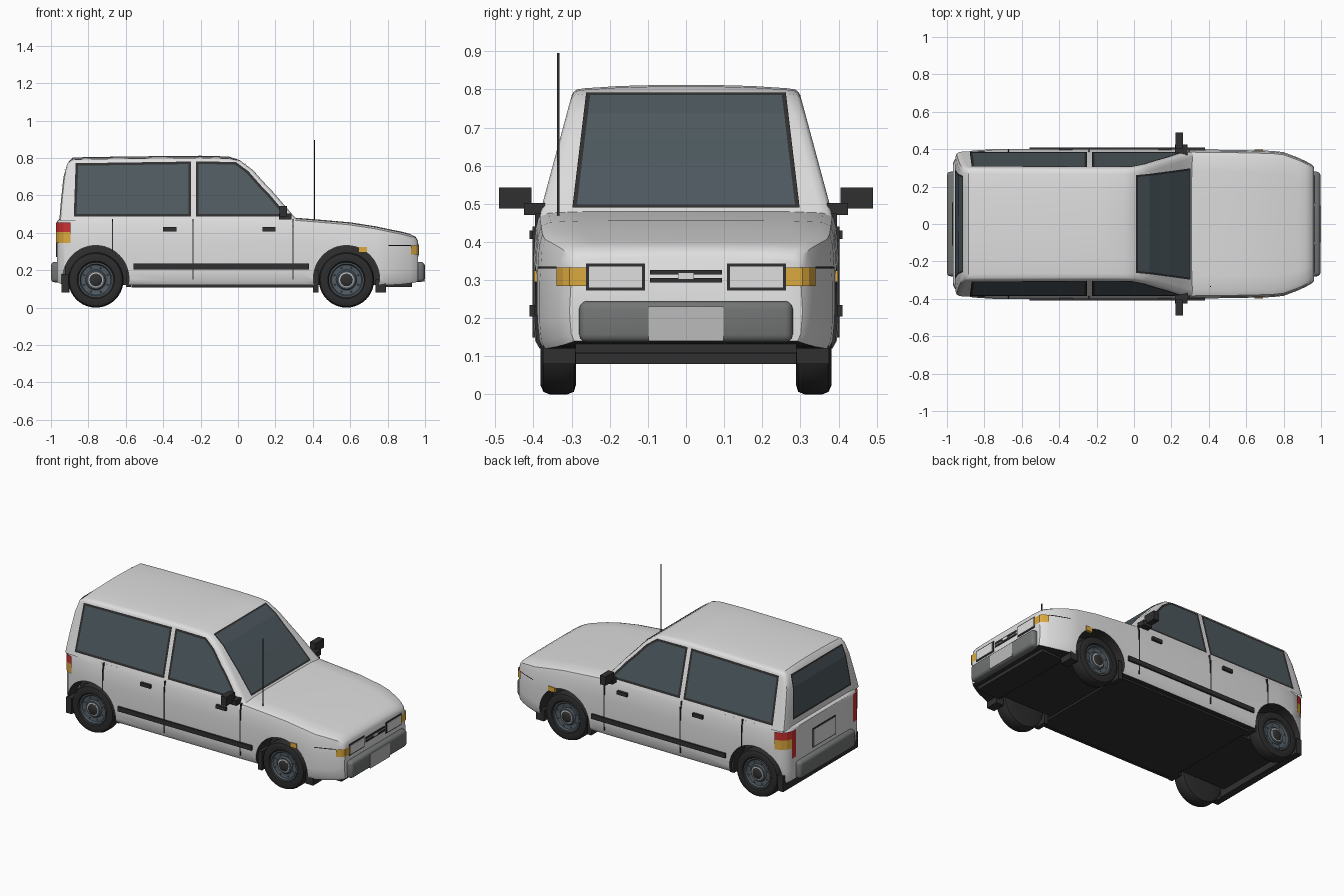
import bpy, bmesh, math
from mathutils import Vector

if "Cube" in bpy.data.objects:
    bpy.data.objects.remove(bpy.data.objects["Cube"])

def material(name, r, g, b):
    m = bpy.data.materials.new(name)
    m.diffuse_color = (r, g, b, 1)
    m.use_nodes = True
    m.node_tree.nodes["Principled BSDF"].inputs["Base Color"].default_value = m.diffuse_color
    return m

PAINT = material("white_paint", .74, .74, .74)
BLACK = material("black_trim", .03, .03, .03)
GLASS = material("tinted_glass", .075, .10, .115)
TYRE = material("tyre_rubber", .025, .025, .025)
RIM = material("rim_grey", .085, .11, .13)
GREY = material("bumper_grey", .17, .18, .175)
AMBER = material("amber_lens", .72, .40, .05)
RED = material("red_lens", .60, .03, .03)
CHROME = material("light_metal", .50, .50, .50)

def smooth(ob, angle=35):
    bpy.ops.object.select_all(action='DESELECT')
    ob.select_set(True)
    bpy.context.view_layer.objects.active = ob
    bpy.ops.object.shade_smooth_by_angle(angle=math.radians(angle))

def finish(name, bm, mats, angle=None):
    me = bpy.data.meshes.new(name)
    bm.to_mesh(me)
    bm.free()
    for m in mats:
        me.materials.append(m)
    ob = bpy.data.objects.new(name, me)
    bpy.context.collection.objects.link(ob)
    if angle:
        smooth(ob, angle)
    return ob

def grid(rows, close=False):
    """Bmesh with quads between rows of points."""
    bm = bmesh.new()
    vs = [[bm.verts.new(p) for p in r] for r in rows]
    n = len(rows[0])
    for a, b in zip(vs, vs[1:]):
        for j in range(n if close else n - 1):
            k = (j + 1) % n
            bm.faces.new((a[j], a[k], b[k], b[j]))
    return bm, vs

def box(name, mat, x, y, z, mirror=False, bevel=0):
    bm = bmesh.new()
    for s in ((1, -1) if mirror else (1,)):
        vs = bmesh.ops.create_cube(bm, size=1)['verts']
        for v in vs:
            v.co = ((x[0] + x[1]) / 2 + v.co.x * (x[1] - x[0]),
                    s * (y[0] + y[1]) / 2 + v.co.y * (y[1] - y[0]),
                    (z[0] + z[1]) / 2 + v.co.z * (z[1] - z[0]))
    if bevel:
        bmesh.ops.bevel(bm, geom=bm.edges[:], offset=bevel, segments=3, profile=.5, affect='EDGES')
    return finish(name, bm, [mat], 35 if bevel else None)

# lower body: sections (x, half width, top, bottom) lofted along the car
STATIONS = [(-.968, .325, .462, .14), (-.955, .35, .475, .13), (-.93, .375, .482, .12),
            (-.86, .393, .483, .12), (-.75, .40, .483, .12), (-.3, .40, .482, .12),
            (.28, .40, .482, .12), (.34, .398, .478, .12), (.45, .397, .469, .12),
            (.6, .395, .456, .12), (.74, .391, .434, .12), (.8, .384, .421, .12),
            (.88, .354, .405, .125), (.92, .335, .394, .13), (.95, .318, .378, .135),
            (.962, .305, .358, .14)]
rows = []
for x, w, t, b in STATIONS:
    half = [(.35 * w, t), (.7 * w, t - .001), (.9 * w, t - .004), (.963 * w, t - .014),
            (.985 * w, t - .045), (w, t - .13), (w, b + .07), (.988 * w, b + .02), (.96 * w, b)]
    rows.append([(x, y, z) for y, z in half] + [(x, -y, z) for y, z in reversed(half)])
bm, vs = grid(rows, True)
bm.faces.new(vs[0])
bm.faces.new(vs[-1])
bmesh.ops.recalc_face_normals(bm, faces=bm.faces)
for f in bm.faces:
    f.material_index = 1 if f.normal.z < -.9 else 0
body = finish("lower_body", bm, [PAINT, BLACK])

# wheel arches cut out of the body
WHEELS_X, WHEEL_Z = (-.76, .58), .148
for wx in WHEELS_X:
    for s in (1, -1):
        bpy.ops.mesh.primitive_cylinder_add(vertices=48, radius=.177, depth=.24,
                                            location=(wx, s * .385, .155), rotation=(math.pi / 2, 0, 0))
        cut = bpy.context.object
        cut.data.materials.append(PAINT)
        cut.data.materials.append(BLACK)
        for p in cut.data.polygons:
            p.material_index = 1
        mod = body.modifiers.new("arch", 'BOOLEAN')
        mod.operation, mod.object, mod.solver = 'DIFFERENCE', cut, 'EXACT'
        bpy.context.view_layer.objects.active = body
        bpy.ops.object.modifier_apply(modifier=mod.name)
        bpy.data.objects.remove(cut)
smooth(body, 35)

# cabin: windscreen, roof and tailgate profile (x, z, edge rounding)
PROFILE = [(.325, .465, 1.2), (.30, .487, 1.2), (.25, .545, 1.2), (.19, .615, 1.2), (.14, .668, 1.2),
           (.08, .735, 1.2), (.01, .788, 1.1), (-.05, .799, 1), (-.2, .803, 1), (-.5, .800, 1),
           (-.8, .796, 1), (-.885, .793, 1), (-.912, .772, 1.6), (-.933, .70, 2),
           (-.946, .58, 2), (-.952, .51, 2), (-.955, .465, 2)]

def side(z):
    return .382 - (z - .48) * .27

def surf(i, off):
    """Profile point i moved outward by off."""
    a, b = PROFILE[max(i - 1, 0)], PROFILE[min(i + 1, len(PROFILE) - 1)]
    n = Vector((b[1] - a[1], a[0] - b[0])).normalized()
    return PROFILE[i][0] + n.x * off, PROFILE[i][1] + n.y * off

rows = []
for i, (_, _, k) in enumerate(PROFILE):
    half = []
    for d, s in ((0, .018), (.003, .009), (.010, .003), (.03, 0)):
        x, z = surf(i, -s * k)
        half.append((x, side(z) - d, z))
    x, z = surf(i, 0)
    w = side(z)
    for f in (.6, .3, 0):
        half.append((x, f * w, z + (.009 * (1 - f * f) if k == 1 else 0)))
    rows.append(half + [(x, -y, z) for x, y, z in reversed(half[:-1])])
bm, vs = grid(rows)
bm.faces.new([r[0] for r in vs])
bm.faces.new([r[-1] for r in vs])
bmesh.ops.recalc_face_normals(bm, faces=bm.faces)
finish("cabin", bm, [PAINT], 35)

def framed(name, bm, out, border):
    """Window plate: glass faces with a black inset border."""
    bm.normal_update()
    if sum((f.normal for f in bm.faces), Vector()).dot(out) < 0:
        bmesh.ops.reverse_faces(bm, faces=bm.faces[:])
    res = bmesh.ops.inset_region(bm, faces=bm.faces[:], thickness=border,
                                 use_boundary=True, use_even_offset=True)
    for f in res['faces']:
        f.material_index = 1
    finish(name, bm, [GLASS, BLACK])

def screen(name, ids, half, out):
    rows = []
    for i in ids:
        x, z = surf(i, .004)
        rows.append([(x, t * half(z), z) for t in (-1, 0, 1)])
    framed(name, grid(rows)[0], Vector(out), .011)

screen("windscreen", range(1, 7), lambda z: .262 + (.79 - z) * .12, (1, 0, 1))
screen("rear_window", range(12, 16), lambda z: .258 + (.77 - z) * .13, (-1, 0, 0))

# side windows
WINDOWS = {"front_side_window": [(-.225, .487), (-.225, .781), (-.012, .779), (.055, .73), (.118, .658),
                                 (.17, .604), (.228, .535), (.265, .487)],
           "rear_side_window": [(-.878, .487), (-.868, .772), (-.25, .781), (-.25, .487)]}
for name, outline in WINDOWS.items():
    for s, tag in ((1, "left"), (-1, "right")):
        bm = bmesh.new()
        bm.faces.new([bm.verts.new((x, s * (side(z) + .004), z)) for x, z in outline])
        framed(tag + "_" + name, bm, Vector((0, s, 0)), .014)

# wheels
def lathe(name, mat, profile, x, s, seg=40):
    rows = [[(x + r * math.cos(a), s * y, WHEEL_Z + r * math.sin(a))
             for a in (2 * math.pi * j / seg for j in range(seg))] for r, y in profile]
    bm, vs = grid(rows, True)
    bm.faces.new(vs[0])
    bm.faces.new(vs[-1])
    bmesh.ops.recalc_face_normals(bm, faces=bm.faces)
    finish(name, bm, [mat], 40)

for wx, end in zip(WHEELS_X, ("rear", "front")):
    for s, tag in ((1, "left"), (-1, "right")):
        n = f"{end}_{tag}_"
        lathe(n + "tyre", TYRE, [(.085, .352), (.092, .366), (.10, .377), (.125, .381), (.141, .374), (.148, .357),
                                 (.148, .312), (.141, .294), (.12, .288), (.05, .288)], wx, s)
        lathe(n + "rim", RIM, [(.094, .345), (.094, .371), (.086, .371), (.080, .361), (.055, .358),
                               (.048, .366), (.02, .366)], wx, s)
        lathe(n + "hub_ring", CHROME, [(.040, .36), (.040, .370), (.034, .372), (.034, .36)], wx, s, 24)
        lathe(n + "hub_cap", BLACK, [(.034, .35), (.034, .372), (.026, .377), (.01, .378)], wx, s, 16)
        bm = bmesh.new()  # slots around the rim
        for j in range(8):
            a = math.pi * (j + .5) / 4
            vv = bmesh.ops.create_circle(bm, cap_ends=True, segments=8, radius=.007)['verts']
            for v in vv:
                v.co = (wx + .068 * math.cos(a) + v.co.x, s * .3625,
                        WHEEL_Z + .068 * math.sin(a) - s * v.co.y)
        finish(n + "rim_slots", bm, [BLACK])

# bumpers, plates and underside parts
box("front_bumper", GREY, (.92, .997), (-.28, .28), (.137, .245), bevel=.02)
box("rear_bumper", GREY, (-1.0, -.92), (-.28, .28), (.135, .245), bevel=.02)
box("front_plate", CHROME, (.99, 1.0), (-.098, .098), (.14, .23))
box("rear_cross_bar", BLACK, (-.945, -.90), (-.30, .30), (.08, .14))
box("floor_plate", BLACK, (-.57, .40), (-.35, .35), (.108, .13))
box("front_apron", BLACK, (.77, .93), (-.29, .29), (.11, .15))
for n, x, z in (("rear_mud_flap", (-.945, -.905), (.08, .18)), ("sill_end", (-.60, -.572), (.11, .20)),
                ("front_mud_flap", (.402, .43), (.08, .20)), ("front_wheel_guard", (.735, .79), (.08, .15))):
    box(n, BLACK, x, (.29, .375), z, True)

# headlights, grille and rear plate
box("headlight_frame", BLACK, (.95, .965), (.108, .262), (.272, .343), True)
box("headlight_lens", PAINT, (.95, .968), (.116, .254), (.280, .335), True)
for z in (.30, .32):
    box("grille_slat", BLACK, (.95, .966), (-.095, .095), (z - .006, z + .006))
box("grille_centre", PAINT, (.95, .969), (-.02, .02), (.303, .318))
box("rear_plate_frame", BLACK, (-.972, -.96), (-.115, .115), (.27, .39))
box("rear_plate", PAINT, (-.974, -.96), (-.108, .108), (.277, .383))

# lamps wrapped around the body corners
def wrap(name, mat, path, z0, z1):
    bm = bmesh.new()
    for s in (1, -1):
        for (xa, ya), (xb, yb) in zip(path, path[1:]):
            q = [(xa, s * ya, z0), (xb, s * yb, z0), (xb, s * yb, z1), (xa, s * ya, z1)]
            bm.faces.new([bm.verts.new(p) for p in q[::s]])
    finish(name, bm, [mat])

REAR = [(-.895, .390), (-.932, .379), (-.958, .354), (-.972, .325), (-.972, .285)]
wrap("tail_light", RED, REAR, .405, .455)
wrap("rear_indicator", AMBER, REAR[:4], .345, .405)
wrap("reversing_light", RED, REAR[3:], .28, .405)
FRONT = [(.966, .262), (.966, .305), (.954, .322), (.924, .339), (.884, .358), (.804, .388)]
wrap("front_indicator", AMBER, FRONT[:4], .284, .333)
wrap("nose_crease", BLACK, FRONT[3:], .330, .335)

# doors, trim, mirrors and aerial
box("side_trim", BLACK, (-.56, .38), (.39, .41), (.205, .235), True)
for x in (-.40, .13):
    box("door_handle", BLACK, (x, x + .07), (.385, .41), (.408, .43), True)
for x, z in ((-.67, .30), (-.24, .15), (.295, .15)):
    box("door_gap", BLACK, (x - .003, x + .003), (.39, .402), (z, .44), True)
    box("door_gap_top", BLACK, (x - .003, x + .003), (.38, .396), (.44, .474), True)
box("side_marker", AMBER, (.645, .69), (.38, .398), (.295, .325), True)
box("mirror_base", BLACK, (.22, .285), (.37, .425), (.47, .502), True)
box("mirror_head", BLACK, (.222, .262), (.405, .49), (.487, .543), True)
box("aerial", BLACK, (.407, .413), (-.338, -.332), (.455, .895))
